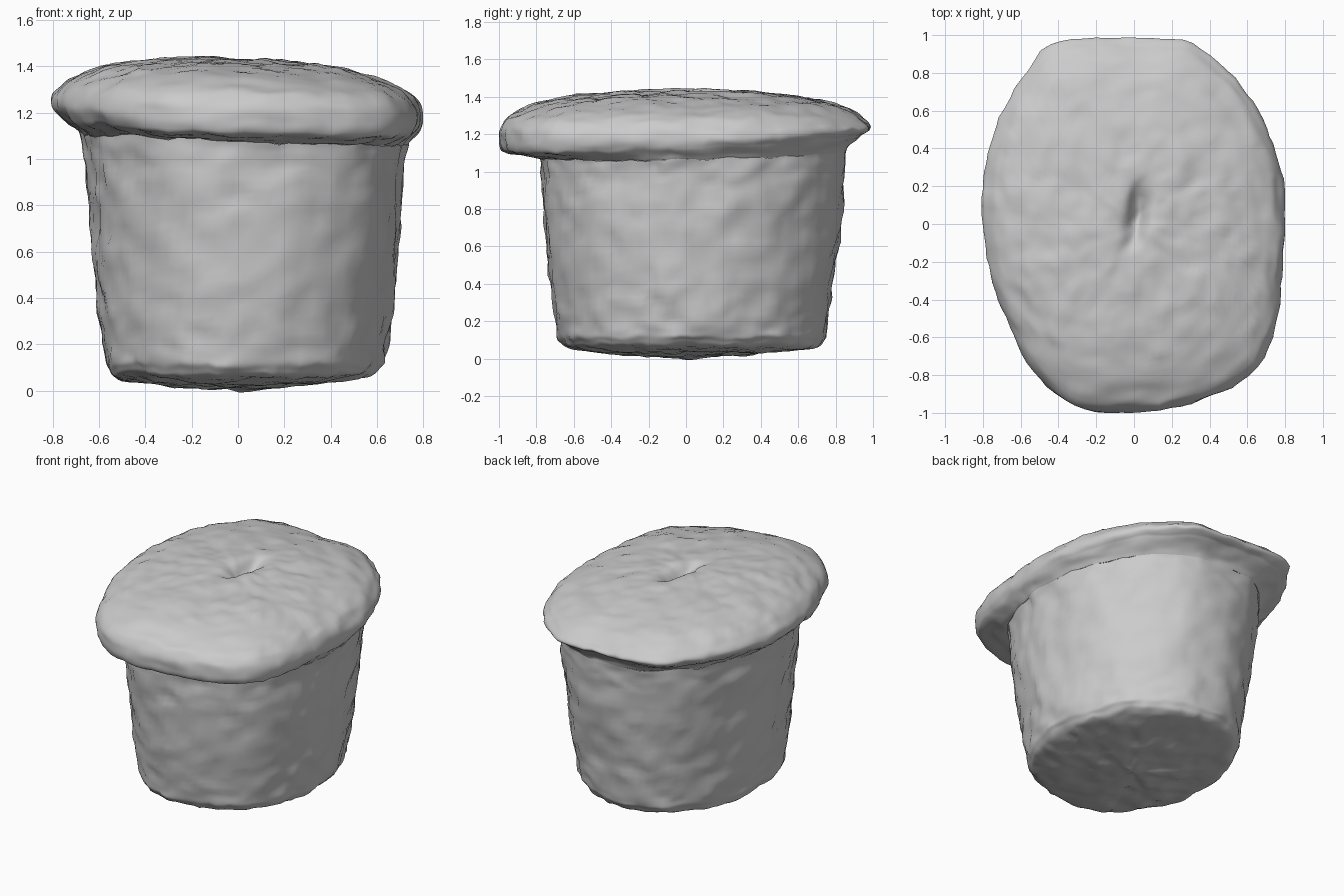
import bpy, math
from mathutils import Vector, noise

if "Cube" in bpy.data.objects:
    bpy.data.objects.remove(bpy.data.objects["Cube"], do_unlink=True)

mat = bpy.data.materials.new("baked grey")
mat.use_nodes = True
GREY = (0.6, 0.6, 0.6, 1)
mat.diffuse_color = GREY
mat.node_tree.nodes["Principled BSDF"].inputs["Base Color"].default_value = GREY

SEG = 110
# Outline of the muffin seen from above
OUTLINE = [(.8, 0), (.78, .3), (.7, .53), (.55, .77), (.29, .97), (0, .99), (-.4, .97),
           (-.6, .77), (-.73, .52), (-.8, .2), (-.78, -.15), (-.71, -.42), (-.55, -.75),
           (-.32, -.97), (0, -.99), (.35, -.94), (.62, -.8), (.74, -.58), (.78, -.3)]


def spline(pts, t, closed=False):
    """Catmull-Rom point at parameter t, in steps between points."""
    n = len(pts)
    i = int(math.floor(t))
    f = t - i
    pick = lambda k: Vector(pts[k % n] if closed else pts[max(0, min(n - 1, k))])
    a, b, c, d = (pick(i + k) for k in (-1, 0, 1, 2))
    return b + (c - a) * f / 2 + (2 * a - 5 * b + 4 * c - d) * f * f / 2 \
        + (3 * b - a - 3 * c + d) * f ** 3 / 2


# Sample the outline at even angles, scaled to unit half-widths
dense = [spline(OUTLINE, i * len(OUTLINE) / 800, True) for i in range(800)]
unit = []
for k in range(SEG):
    d = Vector((math.cos(math.tau * k / SEG), math.sin(math.tau * k / SEG)))
    p = max(dense, key=lambda q: q.normalized().dot(d))
    unit.append(Vector((p.x / 0.8, p.y / 0.99)))


def lumpy(p, amount):
    """Push a point about with coarse and fine noise."""
    n = 0.6 * noise.noise_vector(p * 3.2) + 0.7 * noise.noise_vector(p * 8)
    return p + (n + 0.5 * noise.noise_vector(p * 15)) * amount


def loft(name, rings, steps, amount, shape):
    """Skin rings of (left, right, front, back, z, roundness) and close the last."""
    verts, faces = [], []
    count = (len(rings) - 1) * steps + 1
    for j in range(count):
        l, r, f = spline([ring[:3] for ring in rings], j / steps)
        b, z, rnd = spline([ring[3:] for ring in rings], j / steps)
        for u in unit:
            ux, uy = u.lerp(u.normalized(), rnd)
            p = Vector((ux * (r if ux > 0 else l), uy * (b if uy > 0 else f), z))
            verts.append(lumpy(shape(p), amount))
    for j in range(count - 1):
        for k in range(SEG):
            a, b = j * SEG + k, j * SEG + (k + 1) % SEG
            faces.append((a, b, b + SEG, a + SEG))
    end = rings[-1]
    verts.append(lumpy(shape(Vector((0, 0, end[4]))), amount))
    base = (count - 1) * SEG
    faces += [(base + k, base + (k + 1) % SEG, len(verts) - 1) for k in range(SEG)]
    if rings[0][4] > end[4]:
        faces = [f[::-1] for f in faces]
    me = bpy.data.meshes.new(name)
    me.from_pydata(verts, [], faces)
    me.materials.append(mat)
    me.shade_smooth()
    ob = bpy.data.objects.new(name, me)
    bpy.context.collection.objects.link(ob)


def tilt(p):
    """Lower the right side of the top, and the front of its overhang."""
    side = max(0, min(1, (p.z - 0.95) / 0.15))
    lip = max(0, 1 - abs(p.z - 1.16) / 0.12)
    return p + Vector((0, 0, 0.045 * p.y * lip - 0.035 * p.x * side))


def dome(p):
    """Tilt the top and sink the slit in its middle."""
    q = tilt(p)
    if p.z > 1.3:
        bend = 0.01 + 0.02 * math.sin(p.y * 9)
        d = ((p.x - bend) / 0.05) ** 2 + ((p.y - 0.04) / 0.15) ** 2
        q.z -= 0.09 * math.exp(-d)
    return q


NECK = (.68, .73, .785, .86, 1.09, .6)

# Body: tapering side, rounded lower edge, flat base
loft("muffin_body", [NECK, (.665, .72, .775, .85, 1.0, .6), (.64, .705, .76, .83, .75, .7),
                     (.61, .67, .73, .785, .4, .85), (.58, .635, .70, .755, .17, .9),
                     (.565, .61, .675, .735, .1, .9), (.51, .54, .6, .66, .055, .9),
                     (.25, .25, .3, .32, .022, 1), (.05, .05, .06, .06, .012, 1)],
     8, 0.02, tilt)

# Top: overhanging rim and shallow dome
loft("muffin_top", [NECK, (.71, .745, .87, .875, 1.115, .35), (.765, .78, .965, .93, 1.155, 0),
                    (.80, .80, .99, .98, 1.205, 0), (.785, .785, .975, .965, 1.26, 0),
                    (.72, .72, .89, .89, 1.32, 0), (.59, .58, .72, .72, 1.375, 0),
                    (.4, .4, .5, .5, 1.41, 0), (.2, .2, .25, .25, 1.43, 0),
                    (.02, .02, .025, .025, 1.435, 0)],
     8, 0.016, dome)
